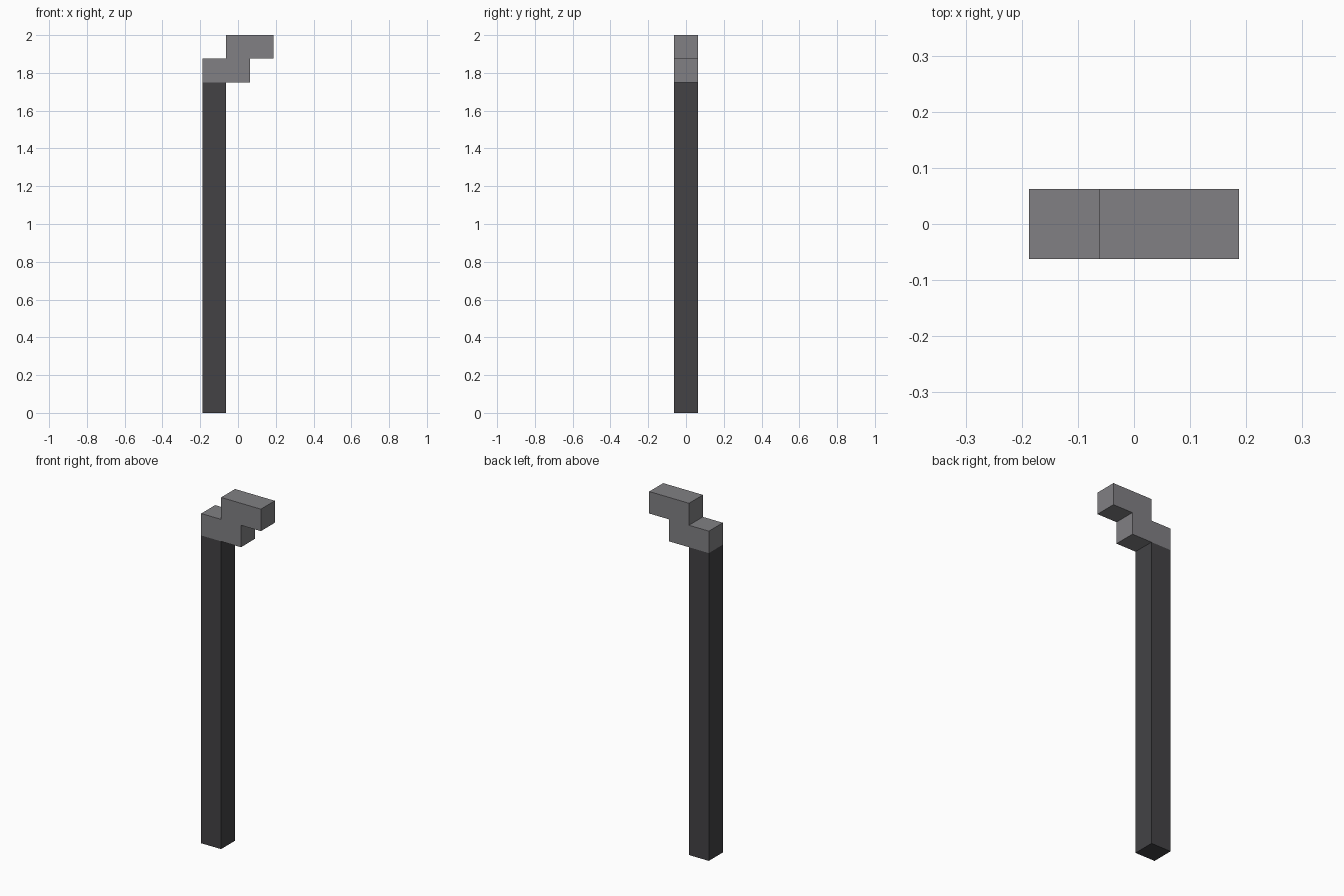
import bpy
import bmesh

cube = bpy.data.objects.get("Cube")
if cube:
    bpy.data.objects.remove(cube, do_unlink=True)

U = 0.125  # width of one block


def material(name, rgb):
    mat = bpy.data.materials.new(name)
    mat.use_nodes = True
    mat.diffuse_color = (*rgb, 1)
    bsdf = mat.node_tree.nodes["Principled BSDF"]
    bsdf.inputs["Base Color"].default_value = (*rgb, 1)
    bsdf.inputs["Roughness"].default_value = 0.8
    return mat


def extruded_profile(name, profile, mat):
    """Extrude an outline in x and z (in blocks) one block deep along y."""
    bm = bmesh.new()
    verts = [bm.verts.new((x * U, -U / 2, z * U)) for x, z in profile]
    face = bm.faces.new(verts)
    result = bmesh.ops.extrude_face_region(bm, geom=[face], use_keep_orig=True)
    moved = [g for g in result["geom"] if isinstance(g, bmesh.types.BMVert)]
    bmesh.ops.translate(bm, vec=(0, U, 0), verts=moved)
    bmesh.ops.recalc_face_normals(bm, faces=bm.faces)
    mesh = bpy.data.meshes.new(name)
    bm.to_mesh(mesh)
    bm.free()
    mesh.materials.append(mat)
    obj = bpy.data.objects.new(name, mesh)
    bpy.context.collection.objects.link(obj)
    return obj


dark_grey = material("dark grey", (0.056, 0.055, 0.060))
mid_grey = material("mid grey", (0.220, 0.217, 0.230))

# Long square shaft
extruded_profile("shaft", [(-1.5, 0), (-0.5, 0), (-0.5, 14), (-1.5, 14)], dark_grey)

# Stepped head, offset to the left above the shaft
extruded_profile("stepped_head", [(-1.5, 14), (0.5, 14), (0.5, 15), (1.5, 15),
                                  (1.5, 16), (-0.5, 16), (-0.5, 15), (-1.5, 15)], mid_grey)
